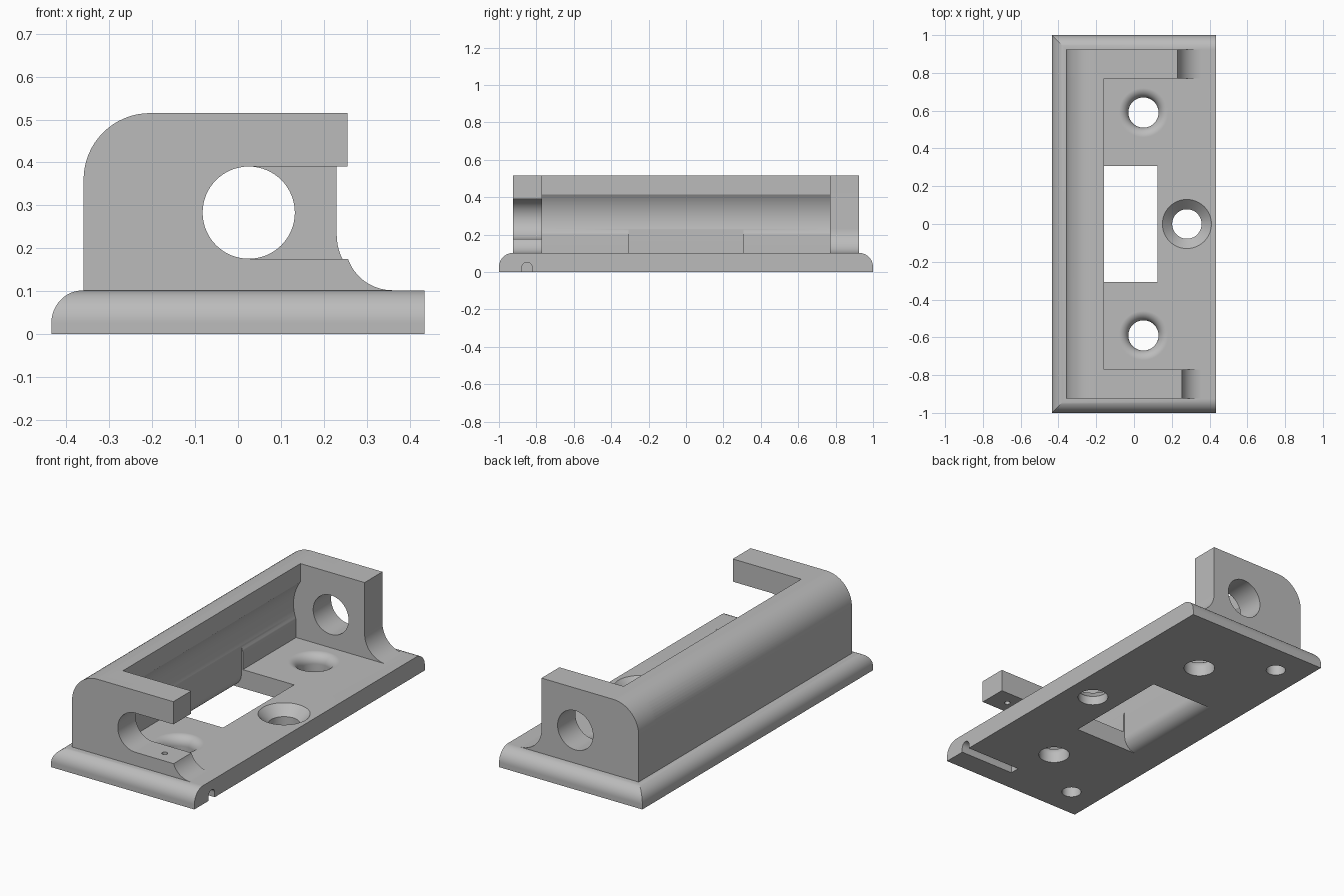
import bpy, bmesh
from math import sin, cos, radians, pi

cube = bpy.data.objects.get("Cube")
if cube:
    bpy.data.objects.remove(cube, do_unlink=True)

grey = bpy.data.materials.new("plain_grey")
grey.use_nodes = True
GREY = (0.5, 0.5, 0.5, 1)
grey.diffuse_color = GREY
grey.node_tree.nodes["Principled BSDF"].inputs["Base Color"].default_value = GREY


def arc(cx, cz, r, a0, a1, n=16):
    angles = [radians(a0 + (a1 - a0) * i / n) for i in range(n + 1)]
    return [(cx + r * cos(a), cz + r * sin(a)) for a in angles]


def finish(name, bm):
    bmesh.ops.recalc_face_normals(bm, faces=bm.faces)
    mesh = bpy.data.meshes.new(name)
    bm.to_mesh(mesh)
    bm.free()
    mesh.materials.append(grey)
    obj = bpy.data.objects.new(name, mesh)
    bpy.context.collection.objects.link(obj)
    return obj


def prism(name, profile, start, end, axis="y"):
    """Extrude a profile (across, up) along the x or y axis."""
    bm = bmesh.new()
    place = (lambda p: (p[0], start, p[1])) if axis == "y" else (lambda p: (start, p[0], p[1]))
    face = bm.faces.new([bm.verts.new(place(p)) for p in profile])
    new = bmesh.ops.extrude_face_region(bm, geom=[face])["geom"]
    length = end - start
    bmesh.ops.translate(bm, verts=[v for v in new if isinstance(v, bmesh.types.BMVert)],
                        vec=(0, length, 0) if axis == "y" else (length, 0, 0))
    return finish(name, bm)


def turned(name, x, y, profile, n=48):
    """Solid of revolution about a vertical axis from (radius, height) points."""
    bm = bmesh.new()
    rings = [[bm.verts.new((x + r * cos(2 * pi * i / n), y + r * sin(2 * pi * i / n), z))
              for i in range(n)] for r, z in profile]
    for low, high in zip(rings, rings[1:]):
        for i in range(n):
            j = (i + 1) % n
            bm.faces.new((low[i], low[j], high[j], high[i]))
    bm.faces.new(rings[0])
    bm.faces.new(rings[-1])
    return finish(name, bm)


def combine(target, tool, operation):
    mod = target.modifiers.new("combine", "BOOLEAN")
    mod.operation, mod.solver, mod.object = operation, "EXACT", tool
    bpy.context.view_layer.objects.active = target
    bpy.ops.object.modifier_apply(modifier=mod.name)
    bpy.data.objects.remove(tool, do_unlink=True)


# Base plate, rounded on three upper edges
W, T = 0.435, 0.102
bm = bmesh.new()
bmesh.ops.create_cube(bm, size=1)
for v in bm.verts:
    v.co = (v.co.x * 2 * W, v.co.y * 2, (v.co.z + 0.5) * T)
rim = [e for e in bm.edges if all(v.co.z > 0.05 for v in e.verts)
       and not all(v.co.x > 0 for v in e.verts)]
bmesh.ops.bevel(bm, geom=rim, offset=0.075, segments=12, profile=0.5, affect="EDGES")
housing = finish("bracket_housing", bm)

# Shared outlines
HX, HZ, HR = 0.025, 0.283, 0.1075
SINK, TOP = 0.05, 0.515
shoulder = arc(-0.205, 0.36, 0.155, 90, 180)

# Back wall with hollow groove
wall = prism("back_wall", [(-0.36, SINK), (-0.186, SINK)]
             + arc(HX, HZ, 0.227, 201.5, 144.6, 20)
             + [(-0.16, TOP)] + shoulder, -0.8, 0.8)

# Front end with open hook, rear end with closed hole
hook = prism("front_hook", [(-0.36, SINK), (0.36, SINK)]
             + arc(0.36, T + 0.11, 0.11, 270, 199.6)
             + arc(HX, HZ, HR, 270, 90, 32)
             + [(0.255, HZ + HR), (0.255, TOP)] + shoulder, -0.925, -0.77)
rear = prism("rear_end", [(-0.36, SINK), (0.36, SINK)]
             + arc(0.36, T + 0.13, 0.13, 270, 180)
             + [(0.23, TOP)] + shoulder, 0.77, 0.925)
bore = prism("bore_cutter", arc(HX, HZ, HR, 0, 360, 64)[:-1], 0.7, 1.0)
combine(rear, bore, "DIFFERENCE")
for part in (wall, hook, rear):
    combine(housing, part, "UNION")

# Rectangular opening with rounded lip under the wall
cutters = [prism("opening_cutter", [(0.125, -0.05), (-0.27, -0.05)]
                 + arc(-0.27, 0.075, 0.075, 270, 360)
                 + [(-0.195, 0.232), (0.125, 0.232)], -0.308, 0.308)]

# Flared mounting holes and blind corner holes
for side in (-1, 1):
    cutters.append(turned("flared_hole_cutter", 0.05, side * 0.59,
                          [(0.08, -0.05)] + arc(0.13, T - 0.05, 0.05, 180, 90, 10) + [(0.13, 0.15)]))
    cutters.append(turned("blind_hole_cutter", -0.27, side * 0.83, [(0.05, -0.05), (0.05, 0.3)]))

# Countersunk hole
cutters.append(turned("countersink_cutter", 0.28, 0,
                      [(0.078, -0.05), (0.078, 0.05), (0.13, T), (0.13, 0.15)]))

# Wire channel below and pin hole through the hook
cutters.append(prism("channel_cutter", [(-0.877, -0.05), (-0.823, -0.05)]
                     + arc(-0.85, 0.025, 0.027, 0, 180, 12), 0.1, 0.5, "x"))
cutters.append(turned("pin_hole_cutter", 0.15, -0.85, [(0.015, 0.02), (0.015, 0.45)], 20))
for cutter in cutters:
    combine(housing, cutter, "DIFFERENCE")

# Smooth curved faces, keep crisp edges
bpy.ops.object.select_all(action="DESELECT")
housing.select_set(True)
bpy.context.view_layer.objects.active = housing
bpy.ops.object.shade_smooth_by_angle(angle=radians(25))
housing.modifiers.new("even_shading", "WEIGHTED_NORMAL").keep_sharp = True
